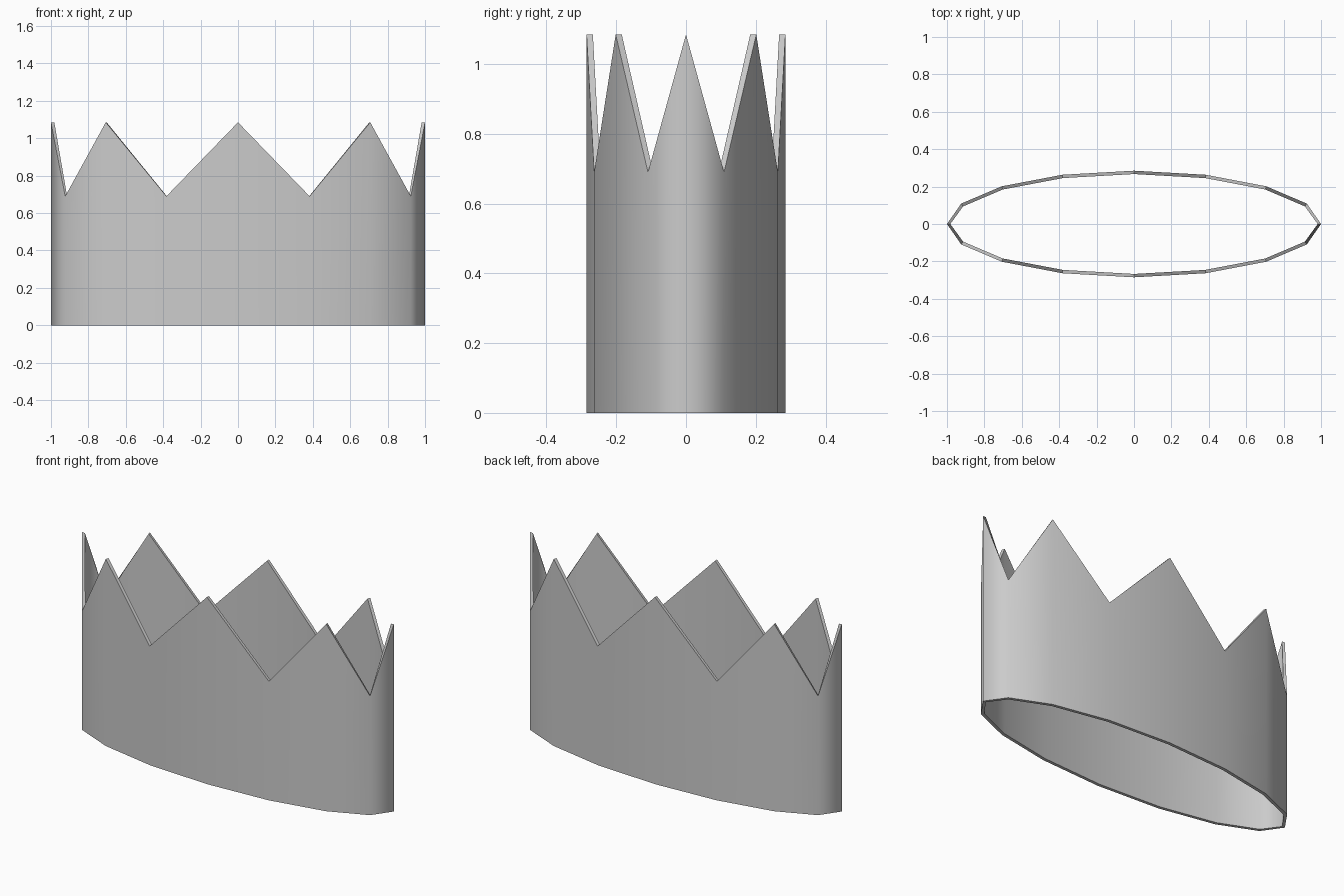
import bpy, bmesh, math

if "Cube" in bpy.data.objects:
    bpy.data.objects.remove(bpy.data.objects["Cube"])

SIDES = 16
RX, RY = 1.0, 0.285
PEAK, VALLEY = 1.085, 0.69
WALL = 0.018

bm = bmesh.new()


def ring(inset, zigzag):
    """One elliptical loop, either flat at the base or alternating peak/valley."""
    verts = []
    for k in range(SIDES):
        a = 2 * math.pi * k / SIDES
        nx, ny = RY * math.cos(a), RX * math.sin(a)
        n = math.hypot(nx, ny)
        z = (VALLEY if k % 2 else PEAK) if zigzag else 0.0
        verts.append(bm.verts.new((RX * math.cos(a) - inset * nx / n,
                                   RY * math.sin(a) - inset * ny / n, z)))
    return verts


# closed section: outer base, outer top, inner top, inner base
loops = [ring(0, False), ring(0, True), ring(WALL, True), ring(WALL, False)]
for i in range(4):
    lo, hi = loops[i], loops[(i + 1) % 4]
    for k in range(SIDES):
        j = (k + 1) % SIDES
        bm.faces.new((lo[k], lo[j], hi[j], hi[k]))
bmesh.ops.recalc_face_normals(bm, faces=bm.faces[:])

# crown band
mesh = bpy.data.meshes.new("crown_band")
bm.to_mesh(mesh)
bm.free()
crown = bpy.data.objects.new("crown_band", mesh)
bpy.context.collection.objects.link(crown)
bpy.context.view_layer.objects.active = crown
crown.select_set(True)
bpy.ops.object.shade_smooth_by_angle(angle=math.radians(75))
